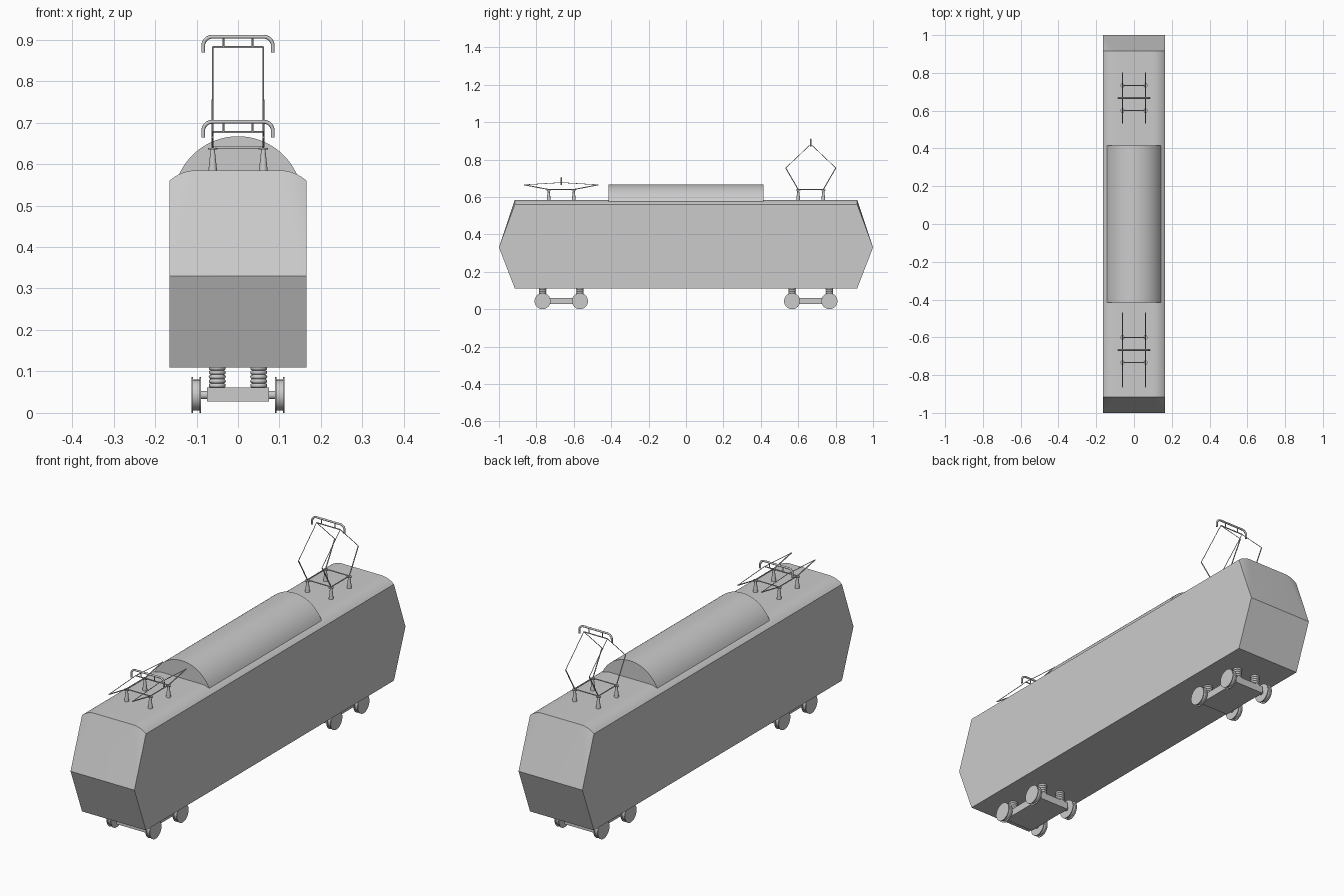
import bpy, bmesh
from math import sin, cos, asin, pi, radians
from mathutils import Vector

cube = bpy.data.objects.get("Cube")
if cube:
    bpy.data.objects.remove(cube, do_unlink=True)

GREY = (0.6, 0.6, 0.6, 1)
paint = bpy.data.materials.new("plain_grey")
paint.use_nodes = True
paint.diffuse_color = GREY
paint.node_tree.nodes["Principled BSDF"].inputs["Base Color"].default_value = GREY


def finish(ob, name, angle=35):
    """Name the part, paint it and smooth its gentle edges."""
    ob.name = name
    ob.data.materials.clear()
    ob.data.materials.append(paint)
    bpy.ops.object.select_all(action='DESELECT')
    ob.select_set(True)
    bpy.context.view_layer.objects.active = ob
    bpy.ops.object.shade_smooth_by_angle(angle=radians(angle))
    return ob


def hull(name, points):
    """Convex solid around the points, with flat areas merged."""
    bm = bmesh.new()
    for p in points:
        bm.verts.new(p)
    bmesh.ops.convex_hull(bm, input=bm.verts)
    bmesh.ops.dissolve_limit(bm, angle_limit=radians(0.5), verts=bm.verts, edges=bm.edges)
    bmesh.ops.recalc_face_normals(bm, faces=bm.faces)
    mesh = bpy.data.meshes.new(name)
    bm.to_mesh(mesh)
    bm.free()
    ob = bpy.data.objects.new(name, mesh)
    bpy.context.collection.objects.link(ob)
    return finish(ob, name)


def rod(name, a, b, r1, r2=None, sides=8):
    """Cylinder or cone between two points."""
    a, b = Vector(a), Vector(b)
    bpy.ops.mesh.primitive_cone_add(
        vertices=sides, radius1=r1, radius2=r1 if r2 is None else r2,
        depth=(b - a).length, location=(a + b) / 2,
        rotation=(b - a).to_track_quat('Z', 'Y').to_euler())
    return finish(bpy.context.object, name, 50)


def box(name, centre, size):
    bpy.ops.mesh.primitive_cube_add(size=1, location=centre)
    ob = bpy.context.object
    ob.scale = size
    return finish(ob, name)


def tube(name, path, radius):
    """Round bar along a path."""
    curve = bpy.data.curves.new(name, 'CURVE')
    curve.dimensions = '3D'
    curve.bevel_depth = radius
    curve.bevel_resolution = 2
    curve.use_fill_caps = True
    spline = curve.splines.new('POLY')
    spline.points.add(len(path) - 1)
    for point, p in zip(spline.points, path):
        point.co = (*p, 1)
    ob = bpy.data.objects.new(name, curve)
    bpy.context.collection.objects.link(ob)
    bpy.ops.object.select_all(action='DESELECT')
    ob.select_set(True)
    bpy.context.view_layer.objects.active = ob
    bpy.ops.object.convert(target='MESH')
    return finish(bpy.context.object, name, 50)


# Body: wedge ends, flat sides and a roof with rounded shoulders
half_width, eave, roof, end, nose = 0.165, 0.56, 0.585, 0.915, 1.0
flat = 0.1
run, drop = half_width - flat, roof - eave
radius = (run ** 2 + drop ** 2) / (2 * drop)
sweep = asin(run / radius)
points = []
for sx in (-1, 1):
    for sy in (-1, 1):
        points += [(sx * half_width, sy * end, 0.11), (sx * half_width, sy * nose, 0.33)]
        for i in range(9):
            a = sweep * i / 8
            points.append((sx * (flat + radius * sin(a)), sy * end, roof - radius + radius * cos(a)))
hull("body", points)

# Arched roof housing
chord, rise, base = 0.142, 0.092, 0.575
radius = (chord ** 2 + rise ** 2) / (2 * rise)
sweep = asin(chord / radius)
points = []
for i in range(33):
    a = sweep * (i / 16 - 1)
    for y in (-0.415, 0.415):
        points.append((radius * sin(a), y, base + rise - radius + radius * cos(a)))
hull("roof_housing", points)


def bogie(side, cy):
    box(side + "_bogie_frame", (0, cy, 0.044), (0.15, 0.245, 0.034))
    for y in (cy - 0.1, cy + 0.1):
        rod(side + "_axle", (-0.1, y, 0.043), (0.1, y, 0.043), 0.01, sides=16)
        for s in (-1, 1):
            # Spool wheel: a drum between two thin flanges
            rod(side + "_wheel_drum", (s * 0.09, y, 0.043), (s * 0.111, y, 0.043), 0.037, sides=32)
            for x in (0.091, 0.110):
                rod(side + "_wheel_flange", (s * (x - 0.002), y, 0.043),
                    (s * (x + 0.002), y, 0.043), 0.043, sides=32)
            # Coil spring as stacked rings
            for i in range(5):
                bpy.ops.mesh.primitive_torus_add(
                    location=(s * 0.05, y, 0.066 + i * 0.0105), major_radius=0.015,
                    minor_radius=0.0056, major_segments=20, minor_segments=8)
                finish(bpy.context.object, side + "_spring_coil", 60)


def pantograph(side, cy, reach, elbow_z, top_z):
    foot, x0, z0 = 0.067, 0.061, 0.64
    for sy in (-1, 1):
        y = cy + sy * foot
        rod(side + "_base_crossbar", (-x0, y, z0), (x0, y, z0), 0.0025)
        for sx in (-1, 1):
            x = sx * x0
            rod(side + "_insulator", (x, y, 0.58), (x, y, 0.635), 0.011, 0.005, 16)
            rod(side + "_insulator_cap", (x, y, 0.635), (x, y, 0.639), 0.011, sides=16)
            elbow = (x, cy + sy * reach, elbow_z)
            rod(side + "_lower_arm", (x, y, z0), elbow, 0.0025)
            rod(side + "_upper_arm", elbow, (x, cy, top_z), 0.0015)
    for x in (-x0, x0):
        rod(side + "_base_rail", (x, cy - foot, z0), (x, cy + foot, z0), 0.0025)
    # Collector: hinge bar, struts and a bow with drooping horns
    rod(side + "_hinge_bar", (-x0, cy, top_z), (x0, cy, top_z), 0.0025)
    for x in (-0.035, 0.035):
        rod(side + "_collector_strut", (x, cy, top_z), (x, cy, top_z + 0.025), 0.002)
    bow_z, bend = top_z + 0.025, 0.022
    half = [(0.062 + bend * sin(a), cy, bow_z - bend + bend * cos(a))
            for a in (pi / 2 * i / 8 for i in range(9))]
    half.append((0.084, cy, top_z - 0.013))
    tube(side + "_collector_bow", [(-x, y, z) for x, y, z in reversed(half)] + half, 0.0045)


bogie("front", -0.667)
bogie("rear", 0.667)
pantograph("front", -0.667, 0.198, 0.665, 0.677)
pantograph("rear", 0.667, 0.134, 0.755, 0.882)
